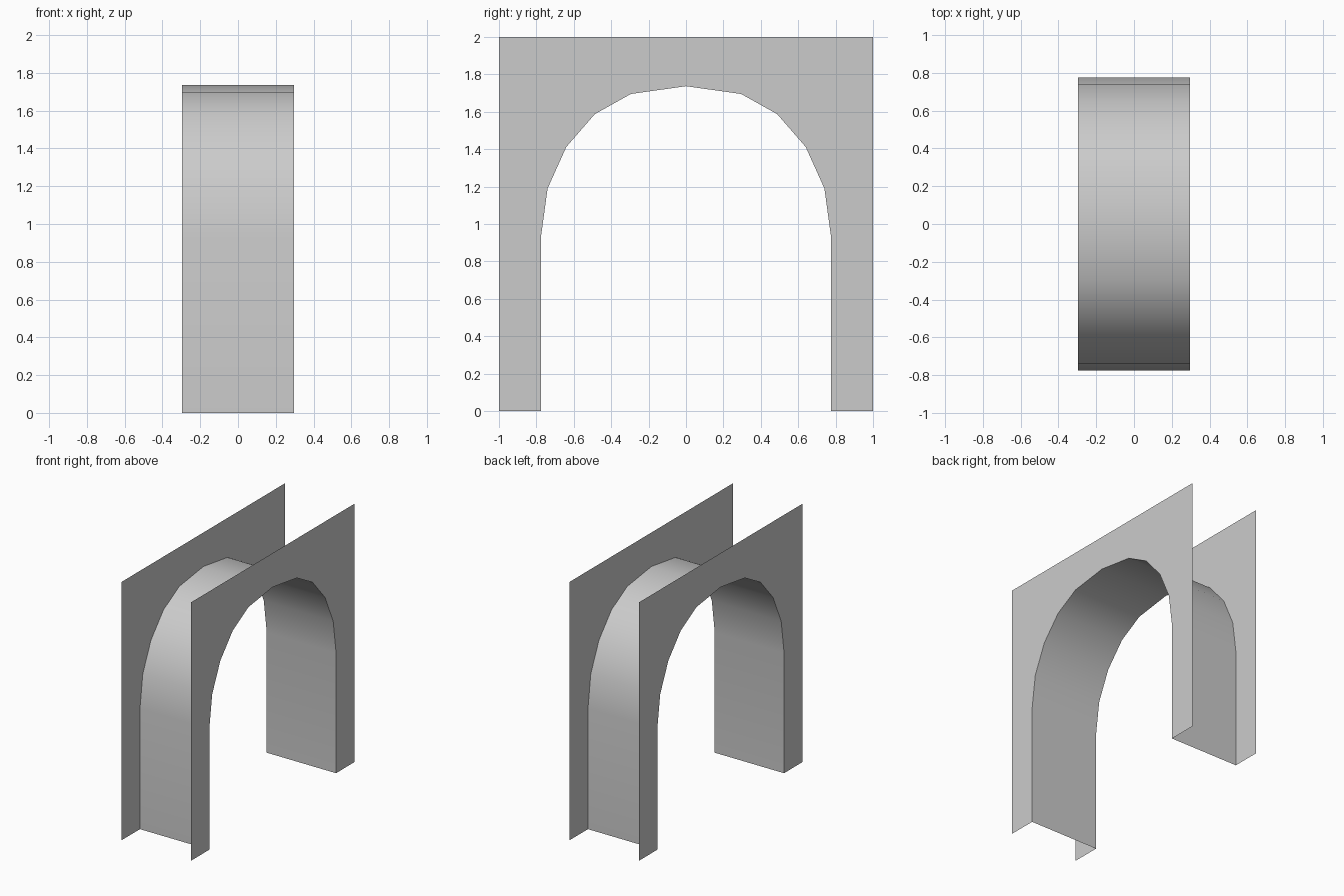
import bpy
import bmesh

cube = bpy.data.objects.get("Cube")
if cube:
    bpy.data.objects.remove(cube, do_unlink=True)

HALF_WIDTH = 0.297
HEIGHT = 2.0
HALF_LENGTH = 1.0

# One flat colour for the whole model
grey = bpy.data.materials.new("light_grey")
grey.use_nodes = True
colour = (0.6, 0.6, 0.6, 1)
grey.diffuse_color = colour
grey.node_tree.nodes["Principled BSDF"].inputs["Base Color"].default_value = colour

# Arch opening in the (y, z) plane: half profile, mirrored about y = 0
half = [(0.775, 0), (0.775, 0.935), (0.74, 1.19), (0.64, 1.412),
        (0.487, 1.588), (0.295, 1.695)]
arch = half + [(0, 1.737)] + [(-y, z) for y, z in reversed(half)]


def finish(bm, name, smooth=False):
    mesh = bpy.data.meshes.new(name)
    bm.to_mesh(mesh)
    bm.free()
    mesh.materials.append(grey)
    for poly in mesh.polygons:
        poly.use_smooth = smooth
    obj = bpy.data.objects.new(name, mesh)
    bpy.context.collection.objects.link(obj)
    return obj


# Vault: the opening profile swept across the width as an open sheet
bm = bmesh.new()
right_row = [bm.verts.new((-HALF_WIDTH, y, z)) for y, z in arch]
left_row = [bm.verts.new((HALF_WIDTH, y, z)) for y, z in arch]
for i in range(len(arch) - 1):
    bm.faces.new((right_row[i], left_row[i], left_row[i + 1], right_row[i + 1]))
bm.normal_update()
crown = max(bm.faces, key=lambda f: f.calc_center_median().z)
if crown.normal.z < 0:
    bmesh.ops.reverse_faces(bm, faces=bm.faces[:])
finish(bm, "arch_vault", smooth=True)


# Side walls: thin upright sheets with the opening cut out
def side_wall(name, side):
    bm = bmesh.new()
    outline = arch + [(-HALF_LENGTH, 0), (-HALF_LENGTH, HEIGHT),
                      (HALF_LENGTH, HEIGHT), (HALF_LENGTH, 0)]
    face = bm.faces.new([bm.verts.new((side * HALF_WIDTH, y, z)) for y, z in outline])
    face.normal_update()
    if face.normal.x * side < 0:
        face.normal_flip()
    bmesh.ops.triangulate(bm, faces=[face])
    finish(bm, name)


side_wall("left_wall", 1)
side_wall("right_wall", -1)
